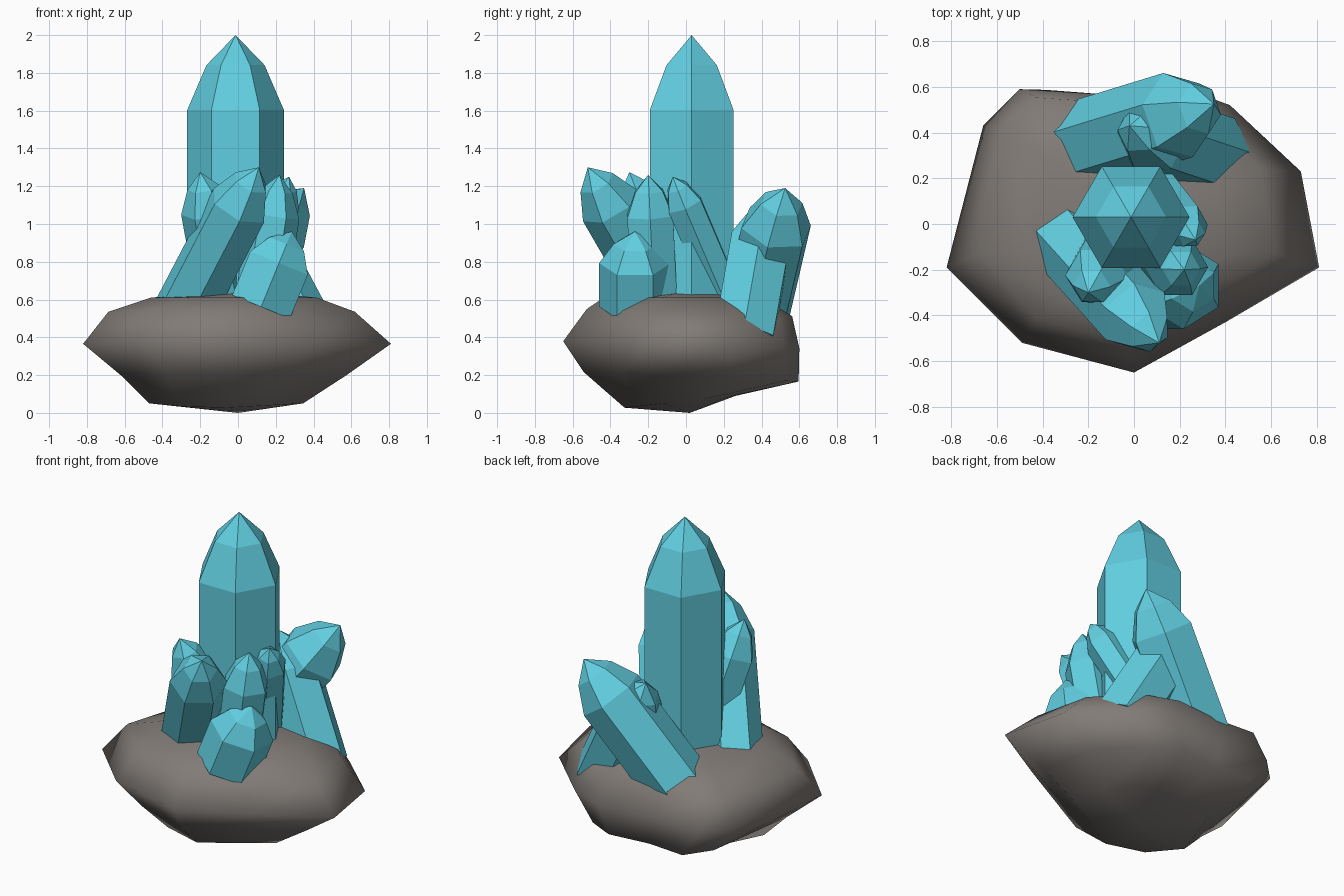
import bpy
import bmesh
from math import cos, sin, radians
from mathutils import Vector, Matrix

default_cube = bpy.data.objects.get("Cube")
if default_cube:
    bpy.data.objects.remove(default_cube, do_unlink=True)


def make_material(name, colour):
    material = bpy.data.materials.new(name)
    material.use_nodes = True
    material.diffuse_color = (*colour, 1)
    shader = next(n for n in material.node_tree.nodes if n.type == "BSDF_PRINCIPLED")
    shader.inputs["Base Color"].default_value = (*colour, 1)
    return material


def loft(name, rings, bottom, top, material, smooth=False):
    """Skin closed rings of points from a bottom pole to a top pole."""
    bm = bmesh.new()
    loops = [[bm.verts.new(p) for p in ring] for ring in rings]
    low, high = bm.verts.new(bottom), bm.verts.new(top)
    count = len(loops[0])
    for i in range(count):
        j = (i + 1) % count
        bm.faces.new((low, loops[0][j], loops[0][i]))
        for a, b in zip(loops, loops[1:]):
            bm.faces.new((a[i], a[j], b[j], b[i]))
        bm.faces.new((loops[-1][i], loops[-1][j], high))
    bmesh.ops.recalc_face_normals(bm, faces=bm.faces)
    for face in bm.faces:
        face.smooth = smooth
    mesh = bpy.data.meshes.new(name)
    bm.to_mesh(mesh)
    bm.free()
    mesh.materials.append(material)
    obj = bpy.data.objects.new(name, mesh)
    bpy.context.collection.objects.link(obj)
    return obj


def crystal(name, base, tip, radius, roll=0, point=1.55, buried=0.1):
    """Six-sided shaft with a two-step pointed end, leaning from base to tip."""
    base, tip = Vector(base), Vector(tip)
    axis = (tip - base).normalized()
    base -= axis * buried
    length = (tip - base).length
    turn = Vector((0, 0, 1)).rotation_difference(axis).to_matrix().to_4x4()
    place = Matrix.Translation(base) @ turn
    profile = [
        (radius, 0),
        (radius, length - radius * point),
        (radius * 0.6, length - radius * point * 0.4),
    ]
    angles = [radians(60 * k + roll) for k in range(6)]
    rings = [[place @ Vector((r * cos(a), r * sin(a), h)) for a in angles]
             for r, h in profile]
    return loft(name, rings, base, tip, crystal_blue)


rock_grey = make_material("warm grey rock", (0.22, 0.2, 0.185))
crystal_blue = make_material("turquoise crystal", (0.12, 0.62, 0.75))

# Rock: an irregular outline, scaled, shifted and tilted at each level
outline = [(0.81, -0.19), (0.73, 0.23), (0.42, 0.52), (0.2, 0.6), (-0.17, 0.57),
           (-0.5, 0.59), (-0.66, 0.43), (-0.82, -0.19), (-0.49, -0.52),
           (0, -0.65), (0.4, -0.43)]
# Each level: width scale, depth scale, x shift, y shift, height, tilt
levels = [
    (0.5, 0.47, -0.06, -0.02, 0.06, 0.05),
    (0.73, 0.91, -0.02, 0.05, 0.19, -0.04),
    (1, 1, 0, 0, 0.36, -0.03),
    (0.8, 0.87, -0.03, 0.04, 0.53, -0.03),
    (0.54, 0.67, -0.02, 0, 0.61, 0),
]
rock_rings = [[(x * sx + dx, y * sy + dy, z + tilt * y) for x, y in outline]
              for sx, sy, dx, dy, z, tilt in levels]
loft("rock_base", rock_rings, (0, 0.02, 0), (0, 0, 0.65), rock_grey, smooth=True)

# Tall upright crystal
crystal("main_crystal", (-0.013, 0.03, 0.5), (-0.013, 0.03, 2), 0.256)

# Leaning crystals around the front
crystal("front_leaning_crystal", (-0.255, -0.115, 0.6), (0.11, -0.52, 1.3), 0.165,
        roll=-22)
crystal("front_left_crystal", (-0.08, -0.07, 0.62), (-0.2, -0.3, 1.275), 0.14)
crystal("front_right_crystal", (0.12, -0.17, 0.63), (0.22, -0.2, 1.26), 0.14)
crystal("front_short_crystal", (0.13, -0.27, 0.58), (0.285, -0.27, 0.96), 0.19,
        roll=30, point=0.95, buried=0.02)
crystal("side_crystal", (0.06, 0.2, 0.62), (0.27, -0.07, 1.25), 0.105)

# Two crossing crystals at the back
crystal("back_large_crystal", (-0.14, 0.375, 0.55), (0.35, 0.525, 1.19), 0.195,
        roll=-10, point=1.35)
crystal("back_crossing_crystal", (0.31, 0.32, 0.48), (-0.02, 0.43, 1.1), 0.18,
        point=1.3)
